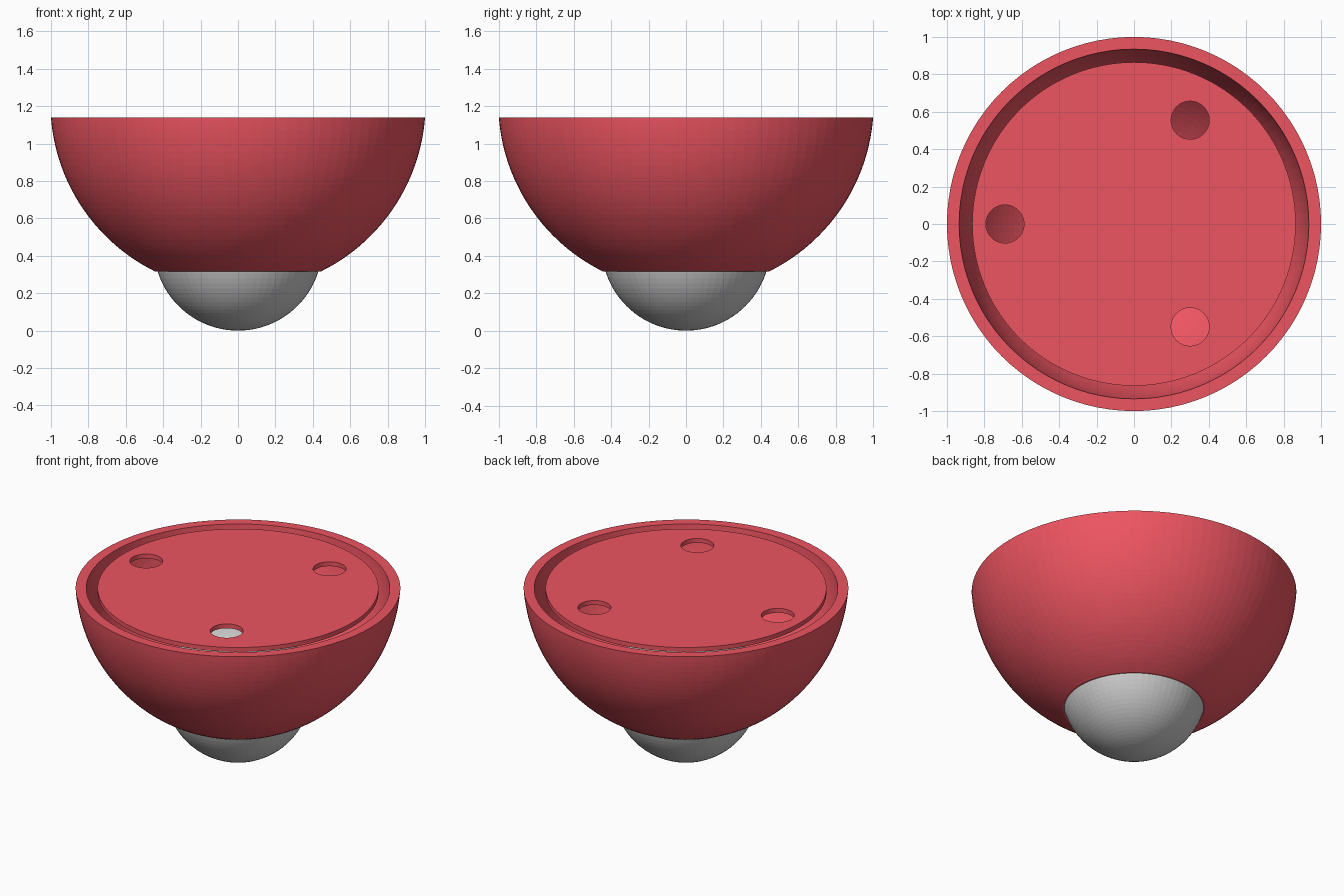
import bpy, bmesh
from math import cos, sin, pi, sqrt, atan2

if "Cube" in bpy.data.objects:
    bpy.data.objects.remove(bpy.data.objects["Cube"])

SEG = 96
red = bpy.data.materials.new("red")
red.diffuse_color = (0.85, 0.09, 0.12, 1)
red.use_nodes = True
red.node_tree.nodes["Principled BSDF"].inputs["Base Color"].default_value = red.diffuse_color


def circle(x, y, r, n):
    return [(x + r * cos(2 * pi * i / n), y + r * sin(2 * pi * i / n)) for i in range(n)]


def lathe(name, profile):
    """Spin a closed (r, z) profile around the z axis."""
    bm = bmesh.new()
    rings = [[bm.verts.new((x, y, z)) for x, y in circle(0, 0, r, SEG)] for r, z in profile]
    for k, a in enumerate(rings):
        b = rings[(k + 1) % len(rings)]
        for i in range(SEG):
            j = (i + 1) % SEG
            bm.faces.new((a[i], a[j], b[j], b[i]))
    bmesh.ops.recalc_face_normals(bm, faces=bm.faces)
    mesh = bpy.data.meshes.new(name)
    bm.to_mesh(mesh)
    bm.free()
    ob = bpy.data.objects.new(name, mesh)
    bpy.context.collection.objects.link(ob)
    return ob


def arc(radius, cz, z0, z1, n):
    """Points of a sphere section between two heights."""
    a0, a1 = [atan2(z - cz, sqrt(radius ** 2 - (z - cz) ** 2)) for z in (z0, z1)]
    return [(radius * cos(a0 + (a1 - a0) * i / n), cz + radius * sin(a0 + (a1 - a0) * i / n))
            for i in range(n + 1)]


# Bowl shell: outer sphere section up, inner section back down
TOP, CUT, CZ = 1.14, 0.315, 1.216
bowl = lathe("bowl", arc(1.003, CZ, CUT, TOP, 28) + arc(0.938, CZ, TOP, CUT, 28))
bowl.data.materials.append(red)

# Thin lid with three round holes, leaving a gap to the rim
curve = bpy.data.curves.new("lid", "CURVE")
curve.dimensions = "2D"
curve.fill_mode = "BOTH"
curve.extrude = 0.015
for x, y, r, n in [(0, 0, 0.865, SEG), (-0.69, 0, 0.102, 32),
                   (0.30, 0.555, 0.102, 32), (0.30, -0.55, 0.102, 32)]:
    spline = curve.splines.new("POLY")
    spline.points.add(n - 1)
    for p, (px, py) in zip(spline.points, circle(x, y, r, n)):
        p.co = (px, py, 0, 1)
    spline.use_cyclic_u = True
lid = bpy.data.objects.new("lid", curve)
bpy.context.collection.objects.link(lid)
lid.location.z = TOP - 0.015
bpy.context.view_layer.objects.active = lid
lid.select_set(True)
bpy.ops.object.convert(target="MESH")
lid = bpy.context.object
lid.data.materials.clear()
lid.data.materials.append(red)
for poly in lid.data.polygons:
    poly.use_smooth = False

# Grey ball poking out of the bottom
bpy.ops.mesh.primitive_uv_sphere_add(segments=64, ring_count=48, radius=0.45, location=(0, 0, 0.45))
bpy.context.object.name = "ball"
